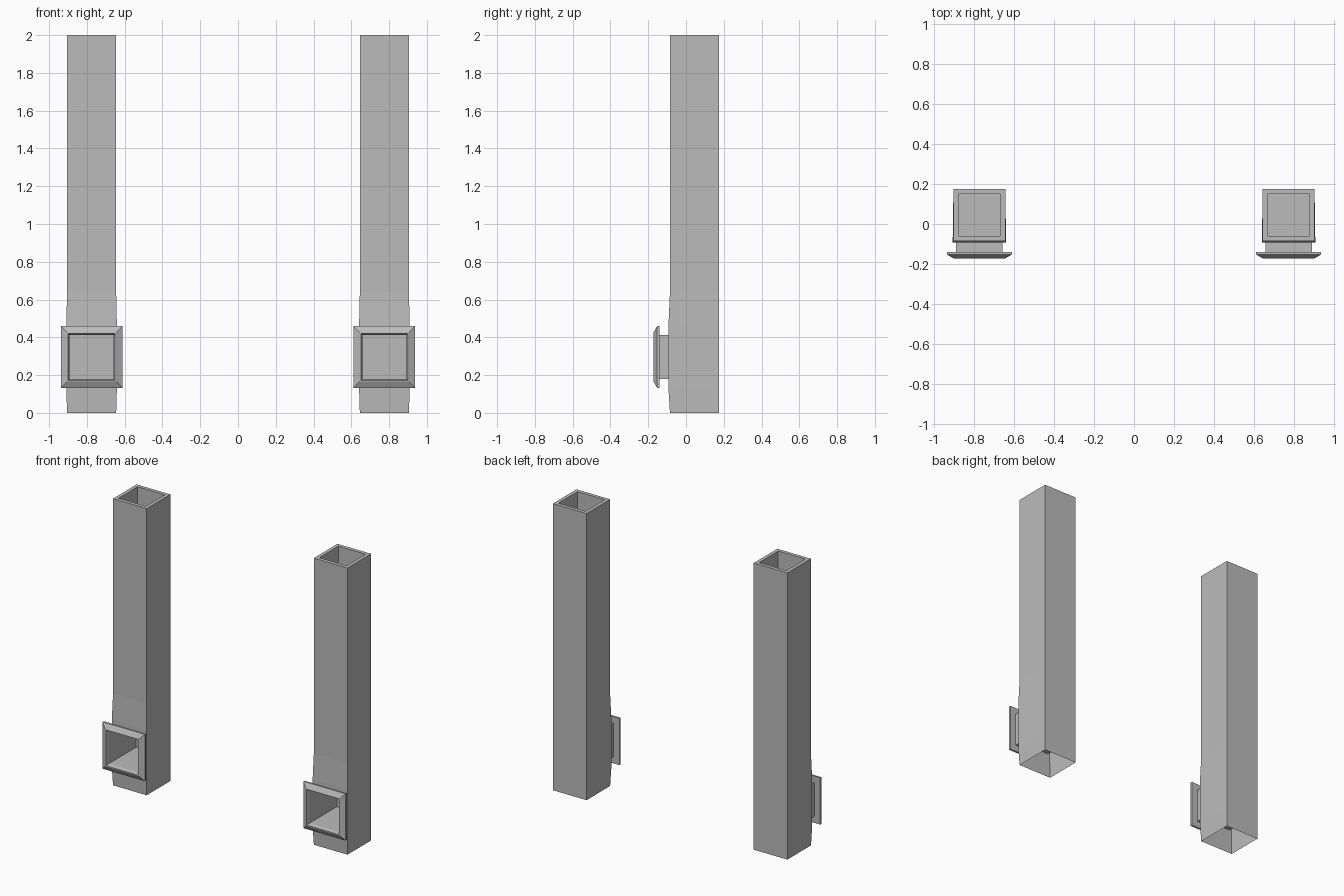
import bpy, bmesh
from mathutils import Vector

cube = bpy.data.objects.get("Cube")
if cube:
    bpy.data.objects.remove(cube)

grey = bpy.data.materials.new("Plain grey")
grey.use_nodes = True
colour = (0.5, 0.5, 0.5, 1)
grey.diffuse_color = colour
grey.node_tree.nodes["Principled BSDF"].inputs["Base Color"].default_value = colour

CORNERS = [(-1, -1), (1, -1), (1, 1), (-1, 1)]
MID_Y, DUCT_Z = 0.045, 0.296     # post centre in depth, duct centre in height
OUTER, BORE, NECK = 0.13, 0.105, 0.117


def flat_ring(half, z):
    """Horizontal square around the post axis."""
    return [Vector((sx * half, MID_Y + sy * half, z)) for sx, sy in CORNERS]


def upright_ring(half, y):
    """Square facing the front, around the duct axis."""
    return [Vector((sx * half, y, DUCT_Z + sz * half)) for sx, sz in CORNERS]


def loft(bm, rings, skip=()):
    """Join successive squares with quads; skip holds (band, side) openings."""
    loops = [[bm.verts.new(p) for p in ring] for ring in rings]
    for band, (a, b) in enumerate(zip(loops, loops[1:])):
        for i in range(4):
            if (band, i) not in skip:
                j = (i + 1) % 4
                bm.faces.new((a[i], a[j], b[j], b[i]))
    return loops


def finish(bm, name, x, outward=True):
    bmesh.ops.remove_doubles(bm, verts=bm.verts, dist=0.0001)
    bmesh.ops.recalc_face_normals(bm, faces=bm.faces)
    mesh = bpy.data.meshes.new(name)
    bm.to_mesh(mesh)
    bm.free()
    mesh.materials.append(grey)
    obj = bpy.data.objects.new(name, mesh)
    obj.location.x = x
    bpy.context.collection.objects.link(obj)


def build_post(side, x):
    # Hollow post: outer skin with a slightly swollen front, rim and bore
    bm = bmesh.new()
    rings = [flat_ring(OUTER, z) for z in (0, 0.13, 0.46, 0.64, 2)]
    for ring in rings[1:3]:
        for p in ring[:2]:
            p.x *= 1.03
            p.y -= 0.008
    rings += [flat_ring(BORE, 2), flat_ring(BORE, DUCT_Z + NECK)]
    loft(bm, rings, skip={(1, 0)})
    # Front panel around the duct opening
    a, b = rings[1], rings[2]
    loft(bm, [[a[0], a[1], b[1], b[0]], upright_ring(NECK, a[0].y)])
    finish(bm, side + "_post", x)

    # Duct: neck running through to the back of the bore, open upwards
    bm = bmesh.new()
    back = MID_Y + BORE
    loops = loft(bm, [upright_ring(NECK, -0.14), upright_ring(NECK, MID_Y - BORE),
                      upright_ring(NECK, back)], skip={(1, 2)})
    bm.faces.new(loops[-1])
    finish(bm, side + "_duct", x)

    # Bevelled square flange around the mouth
    bm = bmesh.new()
    loft(bm, [upright_ring(h, y) for h, y in
              ((NECK, -0.14), (0.163, -0.14), (0.163, -0.153),
               (0.13, -0.172), (0.124, -0.172), (NECK, -0.15), (NECK, -0.14))])
    finish(bm, side + "_flange", x)


for side, x in (("right", -0.775), ("left", 0.775)):
    build_post(side, x)
